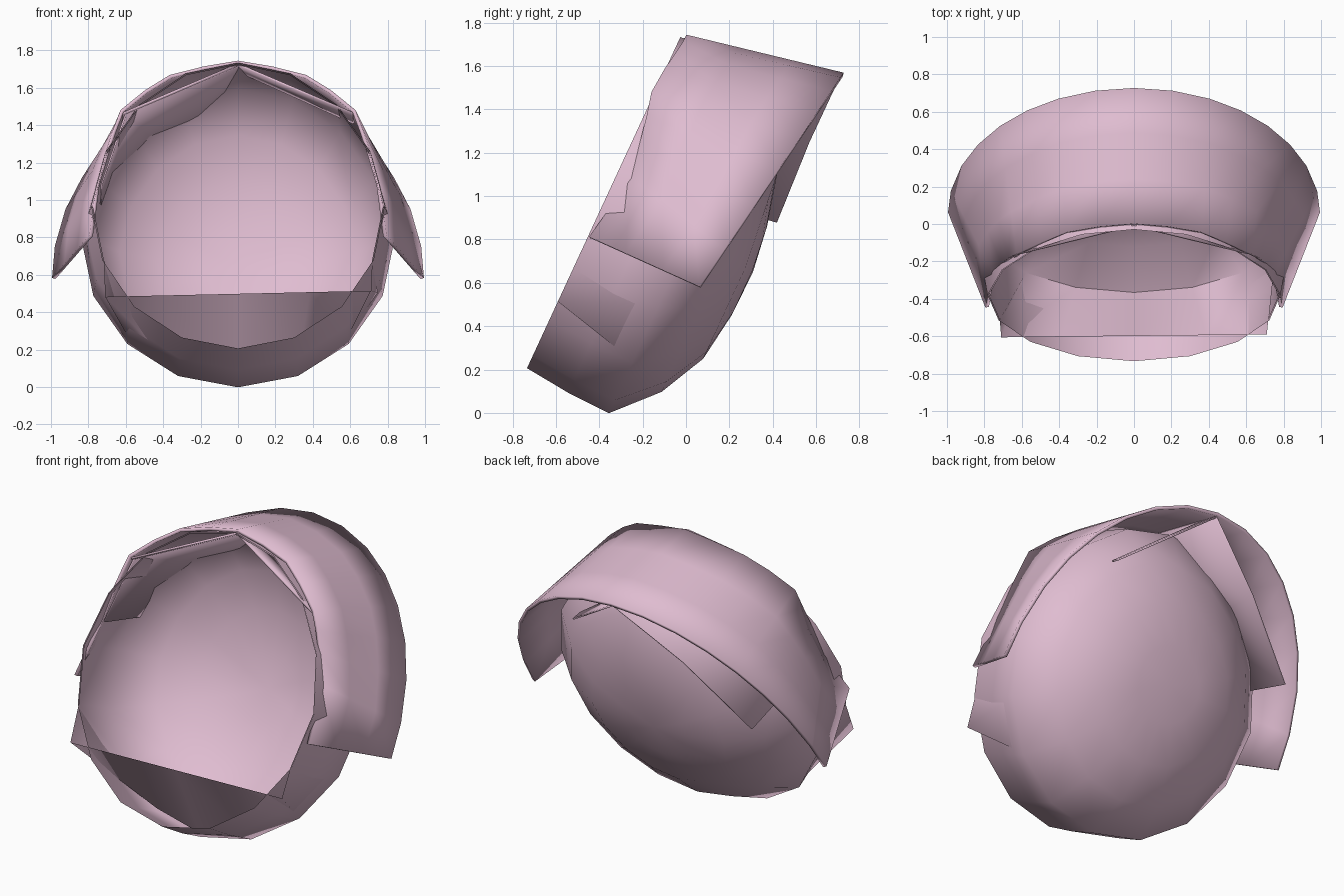
import bpy, bmesh, math
from mathutils import Vector

if "Cube" in bpy.data.objects:
    bpy.data.objects.remove(bpy.data.objects["Cube"])

pink = bpy.data.materials.new("dusty pink")
pink.diffuse_color = (0.74, 0.505, 0.635, 1)
pink.use_nodes = True
pink.node_tree.nodes["Principled BSDF"].inputs["Base Color"].default_value = pink.diffuse_color

# Tilted frame of the bowl: u runs up the mouth, w runs into the depth
# (the bowl gets a little shallower and narrower towards its top)
def tilt(x, u, w):
    up = max(0, u)
    w *= 1 - 0.15 * up
    x *= 1 - 0.08 * up
    return Vector((x, -0.38 + 0.42 * u + 0.907 * w, 0.97 + 0.907 * u - 0.42 * w))

def sheet(name, rows, closed=False, thick=0.02, offset=0, angle=40):
    """Skin a grid of points and give it thickness (0 for a bare sheet)."""
    bm = bmesh.new()
    grid = [[bm.verts.new(p) for p in r] for r in rows]
    for a, b in zip(grid, grid[1:]):
        n = len(a)
        for i in range(n if closed else n - 1):
            j = (i + 1) % n
            bm.faces.new((a[i], a[j], b[j], b[i]))
    bmesh.ops.remove_doubles(bm, verts=bm.verts[:], dist=1e-4)
    bmesh.ops.recalc_face_normals(bm, faces=bm.faces[:])
    me = bpy.data.meshes.new(name)
    bm.to_mesh(me)
    bm.free()
    me.materials.append(pink)
    ob = bpy.data.objects.new(name, me)
    bpy.context.collection.objects.link(ob)
    if thick:
        mod = ob.modifiers.new("thickness", 'SOLIDIFY')
        mod.thickness, mod.offset = thick, offset
    bpy.ops.object.select_all(action='DESELECT')
    ob.select_set(True)
    bpy.context.view_layer.objects.active = ob
    bpy.ops.object.shade_smooth_by_angle(angle=math.radians(angle))
    return ob

# Bowl: turned shell with its mouth facing forward and up
profile = [(0.842, 0), (0.865, 0.22), (0.872, 0.43), (0.68, 0.61),
           (0.46, 0.72), (0.22, 0.755), (0, 0.76)]

def ring(r, w, shrink=0.0):
    wx = 0.93 + 0.03 * min(w / 0.4, 1)
    r = max(r - shrink, 0)
    return [tilt(wx * r * math.sin(k * math.pi / 8), -r * math.cos(k * math.pi / 8), w)
            for k in range(16)]

sheet("bowl_shell", [ring(r, w) for r, w in profile], closed=True, thick=0.0, angle=60)

# Inner cup: follows the shell, but its lower edge is a straight chord (seat front)
lip = []
for k in range(16):
    a = k * math.pi / 8
    x, u = 0.93 * 0.835 * math.sin(a), -0.835 * math.cos(a)
    if u < -0.52:
        x = 0.71 * (math.sin(a) / math.sin(math.pi / 4))
        u = -0.52 + 0.025 * x
    lip.append(tilt(x, u, 0))
cup = [lip] + [ring(r, w - 0.02, 0.02) for r, w in profile[2:]]
sheet("inner_cup", cup, closed=True, thick=0.0, angle=60)

# Canopy band: front edge hugs the mouth, rear edge flares out as an arc
front = [(0, 0, 1.735), (0.18, -0.015, 1.705), (0.36, -0.045, 1.66), (0.49, -0.10, 1.58),
         (0.62, -0.16, 1.475), (0.66, -0.18, 1.37), (0.70, -0.21, 1.25),
         (0.75, -0.25, 1.08), (0.785, -0.445, 0.81)]
angles = [0, 12, 24, 35, 46, 57, 68, 80, 90]
rear = []
for a in angles:
    c = math.cos(math.radians(a))
    rear.append((0.985 * math.sin(math.radians(a)), 0.065 + 0.66 * c, 0.58 + 0.98 * c))

def both(points):
    return [Vector((-x, y, z)) for x, y, z in points[:0:-1]] + [Vector(p) for p in points]

f, r = both(front), both(rear)
sheet("canopy_band", [[a.lerp(b, t) for a, b in zip(f, r)] for t in (0, 0.33, 0.67, 1)],
      thick=0.02, angle=35)

# Canopy lining: flatter inner layer, shorter on the right
sheet("canopy_lining_left", [[(0, 0.0, 1.715), (-0.6, -0.15, 1.46), (-0.73, -0.25, 1.08)],
                             [(0, 0.71, 1.55), (-0.38, 0.57, 1.25), (-0.74, 0.42, 0.88)]],
      thick=0.01)
sheet("canopy_strut", [[(0.0, 0.55, 1.58), (0.0, 0.71, 1.55)],
                       [(0.46, 0.36, 1.25), (0.47, 0.42, 1.23)]], thick=0.01)

# Front chords under the canopy arch
for s, side in ((-1, "left"), (1, "right")):
    sheet(side + "_arch_chord", [[(0, -0.01, 1.725), (s * 0.61, -0.16, 1.465)],
                                 [(0, 0.12, 1.69), (s * 0.62, -0.04, 1.41)]], thick=0.012)
